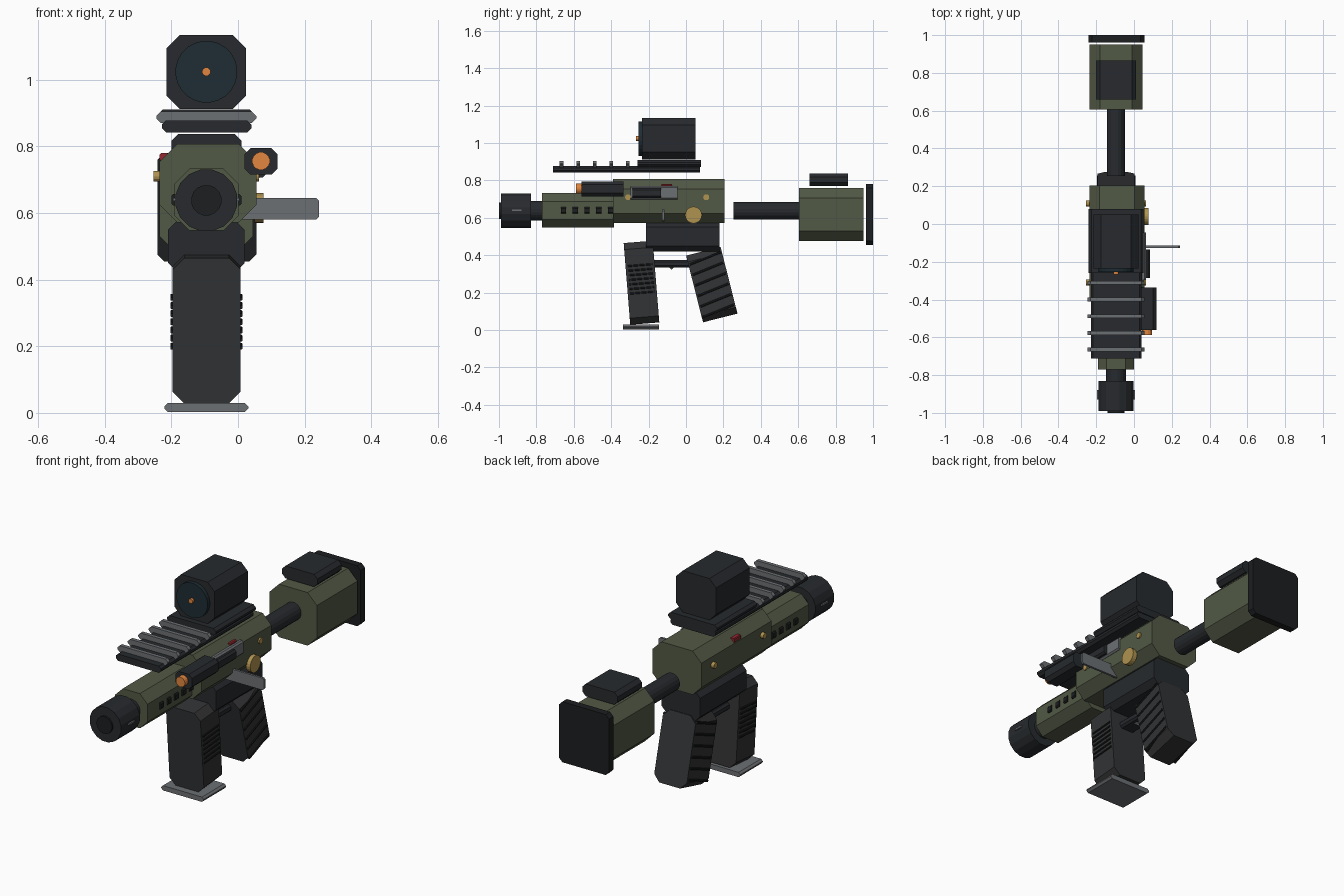
import bpy, bmesh
from math import radians, sin, cos, pi
from mathutils import Matrix, Vector

if "Cube" in bpy.data.objects:
    bpy.data.objects.remove(bpy.data.objects["Cube"])

CX = -0.095  # centre line of the model


def mat(name, r, g, b):
    m = bpy.data.materials.new(name)
    m.diffuse_color = (r, g, b, 1)
    m.use_nodes = True
    m.node_tree.nodes["Principled BSDF"].inputs["Base Color"].default_value = m.diffuse_color
    return m


OLIVE = mat("olive", .085, .10, .06)
DARK = mat("dark", .02, .023, .027)
BLACK = mat("black", .012, .013, .014)
GRIP = mat("grip", .032, .033, .035)
STEEL = mat("steel", .15, .16, .17)
GOLD = mat("gold", .43, .29, .08)
ORANGE = mat("orange", .75, .24, .05)
LENS = mat("lens", .013, .026, .034)
RED = mat("red", .3, .02, .03)


def extrude(name, profile, length, centre, material, matrix=Matrix()):
    """Extrude an xz profile along y, then rotate and place it."""
    bm = bmesh.new()
    face = bm.faces.new([bm.verts.new((x, -length / 2, z)) for x, z in profile])
    new = bmesh.ops.extrude_face_region(bm, geom=[face])["geom"]
    bmesh.ops.translate(bm, vec=(0, length, 0), verts=[v for v in new if isinstance(v, bmesh.types.BMVert)])
    bmesh.ops.recalc_face_normals(bm, faces=bm.faces)
    bm.transform(Matrix.Translation(centre) @ matrix)
    me = bpy.data.meshes.new(name)
    bm.to_mesh(me)
    bm.free()
    me.materials.append(material)
    ob = bpy.data.objects.new(name, me)
    bpy.context.collection.objects.link(ob)
    return ob


def block(name, x, y, z, material, c=0.0, tilt=0.0):
    """Box from (min, max) ranges; c chamfers the edges along y; tilt in degrees about x."""
    w, h = (x[1] - x[0]) / 2, (z[1] - z[0]) / 2
    if c:
        prof = [(-w + c, -h), (w - c, -h), (w, -h + c), (w, h - c),
                (w - c, h), (-w + c, h), (-w, h - c), (-w, -h + c)]
    else:
        prof = [(-w, -h), (w, -h), (w, h), (-w, h)]
    centre = Vector((sum(x) / 2, sum(y) / 2, sum(z) / 2))
    return extrude(name, prof, y[1] - y[0], centre, material, Matrix.Rotation(radians(tilt), 4, 'X'))


def rod(name, r, y, x, z, material, n=20):
    """Cylinder along y."""
    prof = [(r * cos(2 * pi * (i + .5) / n), r * sin(2 * pi * (i + .5) / n)) for i in range(n)]
    return extrude(name, prof, y[1] - y[0], Vector((x, sum(y) / 2, z)), material)


def pin(name, r, x, y, z, material, n=12):
    """Cylinder along x."""
    prof = [(r * cos(2 * pi * i / n), r * sin(2 * pi * i / n)) for i in range(n)]
    return extrude(name, prof, x[1] - x[0], Vector((sum(x) / 2, y, z)), material,
                   Matrix.Rotation(pi / 2, 4, 'Z'))


def mid(w):
    return (CX - w, CX + w)


def sides(lo, hi):
    """Left and right x ranges at distance lo..hi from the centre line."""
    return (("right", (CX + lo, CX + hi)), ("left", (CX - hi, CX - lo)))


# Receiver, handguard, lower body
block("receiver", (-.235, .055), (-.39, .205), (.572, .807), OLIVE, .052)
block("handguard", mid(.096), (-.77, -.385), (.547, .733), OLIVE, .045)
block("lower_body", mid(.115), (-.215, .18), (.42, .58), DARK, .03)
for i in range(5):
    for s, x in sides(.085, .105):
        y = -.655 + i * .0628
        block(f"vent_{s}_{i}", x, (y - .014, y + .014), (.622, .657), BLACK, .006)

# Barrel and muzzle
rod("barrel", .053, (-.84, -.76), CX, .638, DARK)
rod("muzzle", .094, (-.99, -.83), CX, .638, DARK, 16)
rod("muzzle_bore", .046, (-1.0, -.985), CX, .638, BLACK, 16)
for s, x in sides(.088, .1):
    block(f"muzzle_slot_{s}", x, (-.93, -.88), (.636, .645), STEEL)

# Stock
rod("stock_tube", .048, (.255, .61), CX, .638, DARK, 16)
block("stock", (-.235, .045), (.605, .95), (.475, .76), OLIVE, .055)
block("butt_plate", (-.242, .055), (.962, 1.0), (.455, .78), BLACK, .02)
block("cheek_rest", mid(.105), (.66, .865), (.77, .837), DARK, .02)

# Magazine with ribs and base plate
block("magazine", (-.196, .008), (-.316, -.160), (.034, .472), GRIP, .035, 4.6)
for i in range(7):
    z = .2 + i * .0245
    y = -.238 - (z - .253) * .08
    for s, x in sides(.095, .108):
        block(f"magazine_rib_{s}_{i}", x, (y - .066, y + .066), (z - .005, z + .005), BLACK, .002, 4.6)
block("magazine_base", mid(.126), (-.336, -.145), (.003, .029), STEEL, .01)

# Pistol grip with slanted ribs
block("pistol_grip", mid(.097), (.043, .233), (.059, .427), GRIP, .035, 14.2)
for i in range(6):
    d = -.145 + i * .058
    y, z = .138 - d * sin(radians(14.2)), .243 + d * cos(radians(14.2))
    block(f"grip_rib_{i}", mid(.102), (y - .088, y + .088), (z - .006, z + .006), BLACK, .003, 22)

# Trigger and guard
block("trigger_guard", mid(.045), (-.175, .03), (.335, .375), DARK, .01)
block("trigger", mid(.02), (-.095, -.06), (.33, .365), STEEL, .004, 45)

# Top rail with slats
block("top_rail", (-.228, .04), (-.712, .075), (.842, .878), DARK, .012)
for i in range(5):
    y = -.665 + i * .0885
    block(f"rail_slat_{i}", (-.245, .055), (y - .01, y + .01), (.87, .905), STEEL, .014)

# Optic
block("sight_mount", (-.24, .05), (-.26, .08), (.872, .91), DARK, .014)
block("sight_body", (-.214, .024), (-.235, .05), (.912, 1.135), DARK, .04)
rod("sight_lens", .093, (-.255, -.23), CX, 1.024, LENS, 24)
rod("sight_dot", .013, (-.268, -.25), CX, 1.024, ORANGE, 12)

# Side lamp
block("lamp_body", (.02, .118), (-.56, -.335), (.715, .795), DARK, .018)
rod("lamp_lens", .027, (-.588, -.555), .069, .756, ORANGE, 16)

# Ejection port, cover and charging handle
block("port_plate", (.035, .064), (-.297, -.045), (.697, .77), STEEL, .008)
block("port_cover", (.05, .085), (-.285, -.135), (.707, .76), DARK, .01)
block("charging_handle", (-.02, .243), (-.127, -.115), (.581, .645), STEEL, .008)

# Knob, pins and red selectors
pin("dial", .045, (.05, .076), .04, .615, GOLD, 20)
for y in (-.31, .108):
    for s, x in sides(.14, .158):
        pin(f"pin_{s}", .016, x, y, .71, GOLD)
for s, x in sides(.115, .14):
    block(f"selector_{s}", x, (-.13, -.075), (.757, .78), RED, .004)
